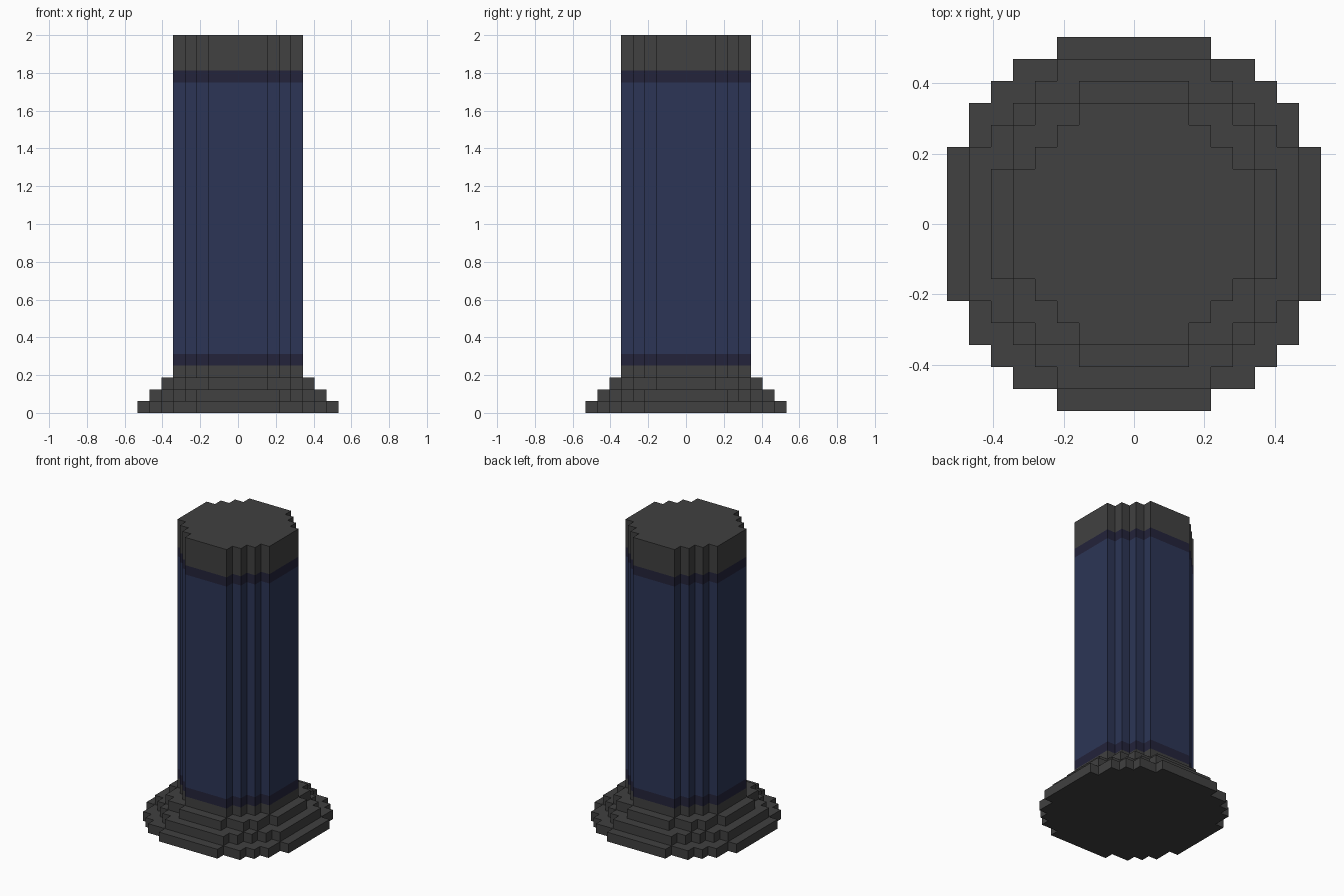
import bpy, bmesh

cube = bpy.data.objects.get("Cube")
if cube:
    bpy.data.objects.remove(cube, do_unlink=True)

U = 1 / 16  # one block


def material(name, rgb):
    m = bpy.data.materials.new(name)
    m.use_nodes = True
    m.diffuse_color = (*rgb, 1)
    bsdf = next(n for n in m.node_tree.nodes if n.type == 'BSDF_PRINCIPLED')
    bsdf.inputs["Base Color"].default_value = (*rgb, 1)
    return m


grey = material("charcoal grey", (0.052, 0.052, 0.052))
blue = material("navy blue", (0.025, 0.036, 0.093))
dark = material("dark indigo", (0.017, 0.017, 0.043))


def stepped_outline(corners):
    """Full stepped circle from the outer corners of one quadrant."""
    quarter = [corners[0]]
    for a, b in zip(corners, corners[1:]):
        quarter += [(b[0], a[1]), b]
    points = []
    for _ in range(4):
        points += quarter
        quarter = [(-y, x) for x, y in quarter]
    return points


def stepped_prism(name, corners, levels, mats):
    """Stack of wall rings; mats holds one material per ring between levels."""
    bm = bmesh.new()
    outline = stepped_outline(corners)
    rings = [[bm.verts.new((x * U, y * U, z * U)) for x, y in outline] for z in levels]
    slots = list(dict.fromkeys(mats))
    n = len(outline)
    for low, high, mat in zip(rings, rings[1:], mats):
        for i in range(n):
            j = (i + 1) % n
            face = bm.faces.new((low[i], low[j], high[j], high[i]))
            face.material_index = slots.index(mat)
    bm.faces.new(rings[0][::-1]).material_index = slots.index(mats[0])
    bm.faces.new(rings[-1]).material_index = slots.index(mats[-1])
    mesh = bpy.data.meshes.new(name)
    bm.to_mesh(mesh)
    bm.free()
    for m in slots:
        mesh.materials.append(m)
    obj = bpy.data.objects.new(name, mesh)
    bpy.context.collection.objects.link(obj)
    return obj


# Three shrinking base steps, each one block high
stepped_prism("base_lower_step",
              [(8.5, 3.5), (7.5, 5.5), (6.5, 6.5), (5.5, 7.5), (3.5, 8.5)], [0, 1], [grey])
stepped_prism("base_middle_step",
              [(7.5, 3.5), (6.5, 4.5), (5.5, 5.5), (4.5, 6.5), (3.5, 7.5)], [1, 2], [grey])
stepped_prism("base_upper_step",
              [(6.5, 2.5), (5.5, 4.5), (4.5, 5.5), (2.5, 6.5)], [2, 3], [grey])

# Column: grey foot, dark band, blue shaft, dark band, grey cap
stepped_prism("column",
              [(5.5, 2.5), (4.5, 3.5), (3.5, 4.5), (2.5, 5.5)],
              [3, 4, 5, 28, 29, 32], [grey, dark, blue, dark, grey])
